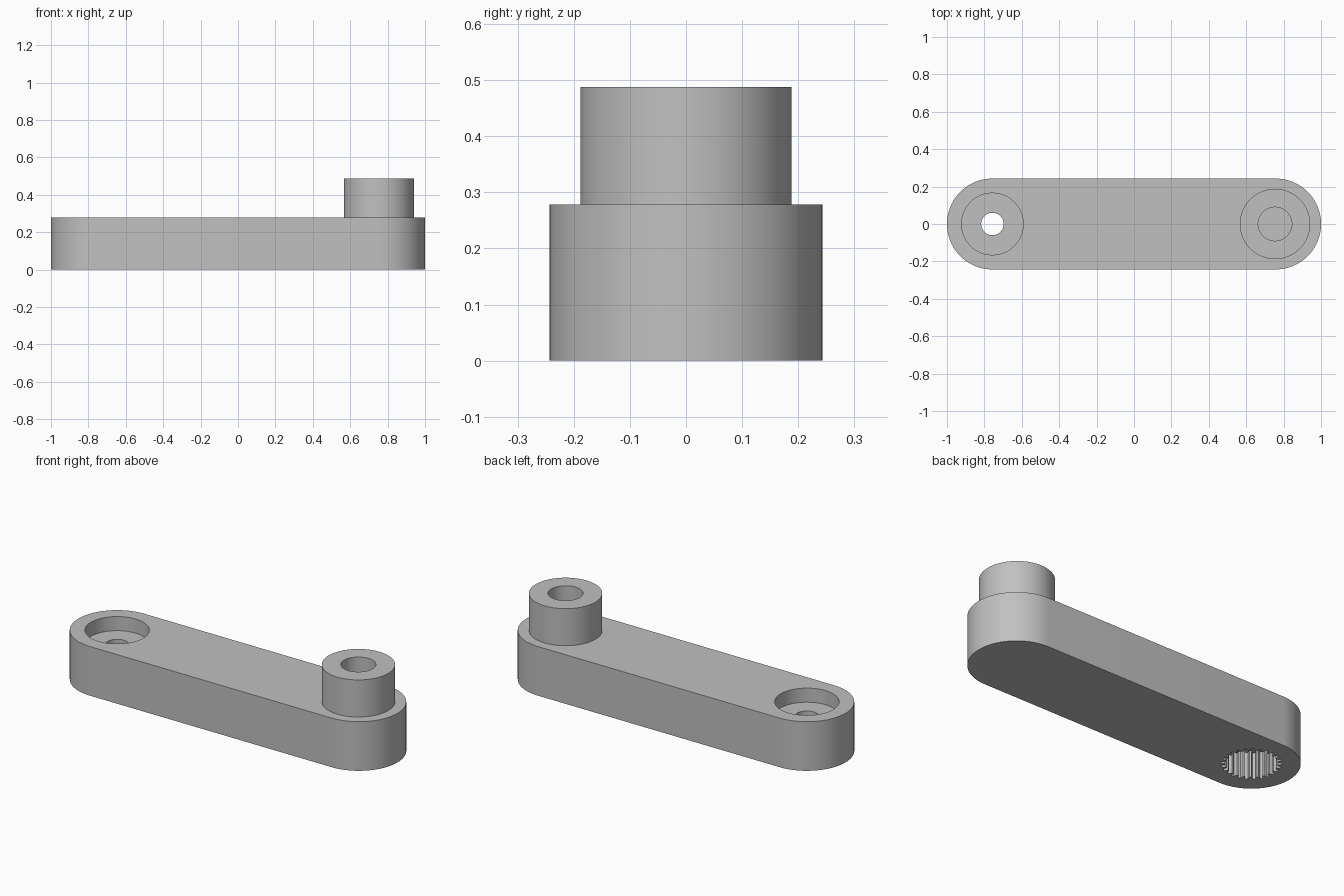
import bpy
import bmesh
from math import cos, sin, pi, radians

if "Cube" in bpy.data.objects:
    bpy.data.objects.remove(bpy.data.objects["Cube"], do_unlink=True)

END_X = 0.757       # centre of each rounded end
ARM_R = 0.243
ARM_TOP = 0.278
BOSS_TOP = 0.488
TEETH = 25

grey = bpy.data.materials.new("light grey plastic")
grey.use_nodes = True
colour = (0.53, 0.53, 0.53, 1)
grey.diffuse_color = colour
grey.node_tree.nodes["Principled BSDF"].inputs["Base Color"].default_value = colour


def arc(cx, r, start=0, sweep=2 * pi, n=96, closed=True):
    steps = n if closed else n - 1
    return [(cx + r * cos(start + sweep * i / steps),
             r * sin(start + sweep * i / steps)) for i in range(n)]


def add_object(name, bm):
    bmesh.ops.recalc_face_normals(bm, faces=bm.faces)
    mesh = bpy.data.meshes.new(name)
    bm.to_mesh(mesh)
    bm.free()
    mesh.materials.append(grey)
    obj = bpy.data.objects.new(name, mesh)
    bpy.context.collection.objects.link(obj)
    return obj


def prism(name, outline, z0, z1):
    bm = bmesh.new()
    base = bm.faces.new([bm.verts.new((x, y, z0)) for x, y in outline])
    top = bmesh.ops.extrude_face_region(bm, geom=[base], use_keep_orig=True)
    verts = [v for v in top["geom"] if isinstance(v, bmesh.types.BMVert)]
    bmesh.ops.translate(bm, verts=verts, vec=(0, 0, z1 - z0))
    return add_object(name, bm)


def cut(target, cutter):
    mod = target.modifiers.new("cut", "BOOLEAN")
    mod.operation = "DIFFERENCE"
    mod.solver = "EXACT"
    mod.object = cutter
    cutter.hide_render = True
    bpy.context.view_layer.objects.active = target
    bpy.ops.object.modifier_apply(modifier=mod.name)
    bpy.data.objects.remove(cutter, do_unlink=True)


# Arm with two rounded ends
outline = (arc(END_X, ARM_R, -pi / 2, pi, 49, False)
           + arc(-END_X, ARM_R, pi / 2, pi, 49, False))
arm = prism("arm", outline, 0, ARM_TOP)

# Screw recess and through hole
cut(arm, prism("recess_cutter", arc(-END_X, 0.165), 0.198, 0.4))
cut(arm, prism("screw_hole_cutter", arc(-END_X, 0.06, n=64), -0.1, 0.4))

# Toothed socket underneath
spline = []
for i in range(TEETH):
    for step, r in ((0.0, 0.130), (0.3, 0.130), (0.45, 0.150), (0.85, 0.150)):
        a = 2 * pi * (i + step) / TEETH
        spline.append((-END_X + r * cos(a), r * sin(a)))
cut(arm, prism("socket_cutter", spline, -0.1, 0.15))

# Hollow boss standing on the arm
bm = bmesh.new()
rings = []
for r, z in ((0.188, ARM_TOP), (0.188, BOSS_TOP), (0.09, BOSS_TOP), (0.09, ARM_TOP)):
    rings.append([bm.verts.new((x, y, z)) for x, y in arc(0.754, r)])
for a, b in zip(rings, rings[1:]):
    for i in range(len(a)):
        j = (i + 1) % len(a)
        bm.faces.new((a[i], a[j], b[j], b[i]))
boss = add_object("boss", bm)

# Smooth the round walls, keep the rims sharp
bpy.ops.object.select_all(action="DESELECT")
for obj in (arm, boss):
    obj.select_set(True)
bpy.context.view_layer.objects.active = arm
bpy.ops.object.shade_smooth_by_angle(angle=radians(25))
